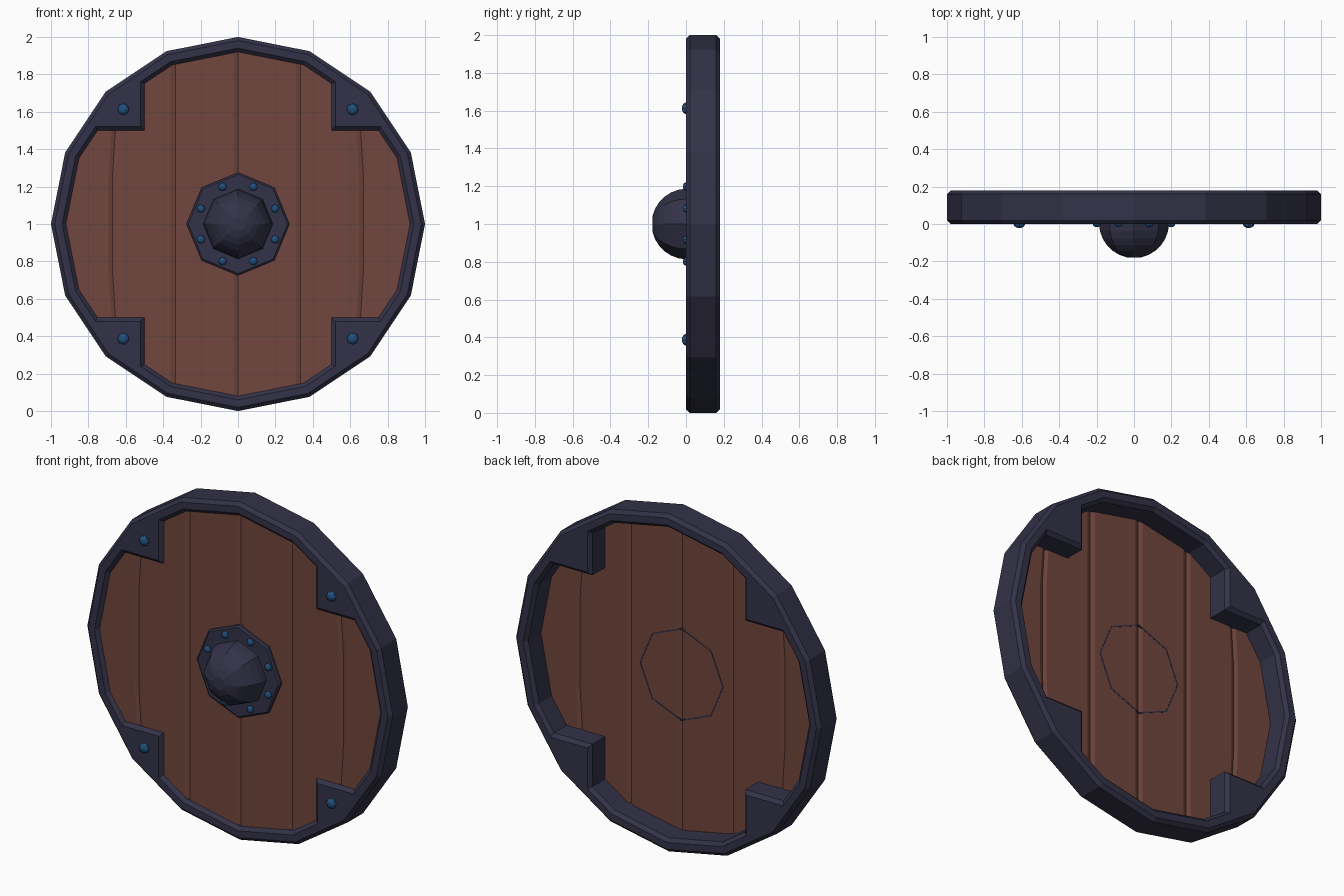
import bpy, bmesh, math
from mathutils import Matrix, Vector

if "Cube" in bpy.data.objects:
    bpy.data.objects.remove(bpy.data.objects["Cube"])


def material(name, rgb):
    m = bpy.data.materials.new(name)
    m.diffuse_color = (*rgb, 1)
    m.use_nodes = True
    m.node_tree.nodes["Principled BSDF"].inputs["Base Color"].default_value = m.diffuse_color
    return m


iron = material("dark_iron", (0.033, 0.032, 0.065))
wood = material("red_brown_wood", (0.165, 0.062, 0.048))
blue = material("blue_steel", (0.016, 0.08, 0.21))


def finish(bm, name, mat):
    bmesh.ops.recalc_face_normals(bm, faces=bm.faces)
    me = bpy.data.meshes.new(name)
    bm.to_mesh(me)
    bm.free()
    me.materials.append(mat)
    ob = bpy.data.objects.new(name, me)
    bpy.context.collection.objects.link(ob)
    return ob


def loft(name, mat, loops, closed=False, cap_first=False):
    """Skin equal-length loops, each given as (2D outline, y); z is centred on 1."""
    bm = bmesh.new()
    rows = [[bm.verts.new((p[0], y, p[1] + 1)) for p in pts] for pts, y in loops]
    n = len(rows[0])
    pairs = list(zip(rows, rows[1:])) + ([(rows[-1], rows[0])] if closed else [])
    for a, b in pairs:
        for i in range(n):
            j = (i + 1) % n
            bm.faces.new((a[i], a[j], b[j], b[i]))
    if cap_first:
        bm.faces.new(rows[0])
    return finish(bm, name, mat)


def polar(r, deg):
    a = math.radians(deg)
    return Vector((r * math.sin(a), r * math.cos(a)))


def ngon(r, n):
    return [polar(r, 360 * i / n) for i in range(n)]


# Outlines of the rim: a 16-gon outside, a 16-gon with square corner brackets inside
def four_quadrants(pts):
    return [Matrix.Rotation(-q * math.pi / 2, 2) @ p for q in range(4) for p in pts]


def outer(r):
    p = [polar(r, d) for d in (0, 22.5, 45, 67.5)]
    return four_quadrants([p[0], p[1], (p[1] + p[2]) / 2, p[2], (p[2] + p[3]) / 2, p[3]])


def inner(r, s):
    a, b = polar(r, 22.5), polar(r, 45)
    h = a.y + (b.y - a.y) * (s - a.x) / (b.x - a.x)
    return four_quadrants([polar(r, 0), a, Vector((s, h)), Vector((s, s)),
                           Vector((h, s)), polar(r, 67.5)])


# Rim with bevelled edges and four brackets
loft("rim_with_brackets", iron, [
    (outer(0.98), 0), (outer(1.0), 0.02), (outer(1.0), 0.16), (outer(0.98), 0.18),
    (inner(0.94, 0.52), 0.18), (inner(0.92, 0.5), 0.16),
    (inner(0.92, 0.5), 0.02), (inner(0.94, 0.52), 0)], closed=True)

# Plank panel: columns across x, V grooves on both sides, outer grooves bowed
R = 0.95
corners = [polar(R, 90 - 22.5 * k) for k in range(5)]


def half_height(x):
    x = abs(x)
    for p, q in zip(corners, corners[1:]):
        if q.x <= x <= p.x:
            return q.y + (p.y - q.y) * (x - q.x) / (p.x - q.x)
    return 0.0


cols = [(0, 1)]
for x, g in ((0.025, 0), (0.31, 0), (0.335, 1), (0.36, 0), (0.648, 0),
             (0.67, 1), (0.692, 0), (0.878, 0), (0.945, 0)):
    cols += [(x, g), (-x, g)]
cols.sort()
bm = bmesh.new()
for y0, sign in ((0.02, 1), (0.042, -1)):
    grid = []
    for x, g in cols:
        h = half_height(x)
        col = []
        for t in (-1, -0.4, 0.4, 1):
            bow = 0.03 * (t * t - 0.16) if 0.6 < abs(x) < 0.7 else 0
            col.append(bm.verts.new((x - math.copysign(bow, x),
                                     y0 + sign * 0.009 * g, 1 + t * h)))
        grid.append(col)
    for a, b in zip(grid, grid[1:]):
        for i in range(3):
            f = bm.faces.new((a[i], b[i], b[i + 1], a[i + 1]))
            f.normal_update()
            if f.normal.y * sign > 0:
                f.normal_flip()
# close the hidden outer edge of the panel
bmesh.ops.bridge_loops(bm, edges=[e for e in bm.edges if e.is_boundary])
finish(bm, "plank_panel", wood)

# Boss plate: octagon set through the planks, its edge just showing at the back
loft("boss_plate", iron, [
    (ngon(0.265, 8), 0), (ngon(0.275, 8), 0.008),
    (ngon(0.275, 8), 0.0435), (ngon(0.267, 8), 0.0435),
    (ngon(0.267, 8), 0.035)], cap_first=True)

# Boss dome: eight-sided half ball
dome = [(ngon(0.187 * math.sin(a), 8), 0.005 - 0.187 * math.cos(a))
        for a in (math.radians(d) for d in (12, 25, 38, 51, 64, 77, 90))]
loft("boss_dome", iron, dome, cap_first=True)


# Rivets
def rivet(name, x, z, r, depth):
    bm = bmesh.new()
    bmesh.ops.create_uvsphere(bm, u_segments=8, v_segments=6, radius=1)
    bmesh.ops.transform(bm, verts=bm.verts, matrix=Matrix.Translation((x, 0, z + 1))
                        @ Matrix.Diagonal((r, depth, r, 1)) @ Matrix.Rotation(math.pi / 2, 4, 'X'))
    finish(bm, name, blue)


for k in range(8):
    p = polar(0.215, 22.5 + 45 * k)
    rivet(f"boss_rivet_{k + 1}", p.x, p.y, 0.022, 0.017)
for sx in (-1, 1):
    for sz in (-1, 1):
        rivet("bracket_rivet", sx * 0.613, sz * 0.613, 0.031, 0.022)
